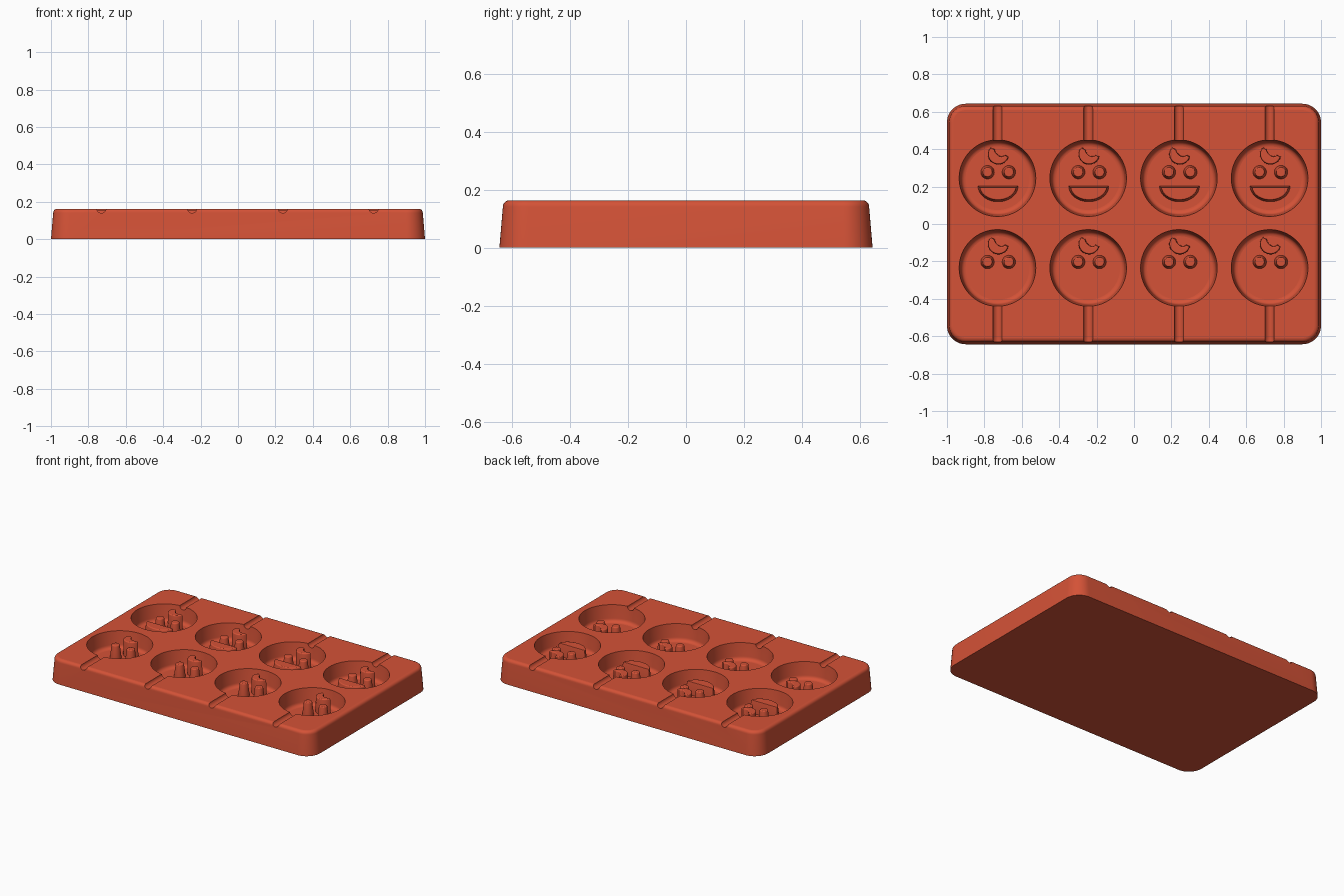
import bpy, bmesh, math
from mathutils import Vector

cube = bpy.data.objects.get("Cube")
if cube:
    bpy.data.objects.remove(cube, do_unlink=True)

mat = bpy.data.materials.new("red silicone")
mat.use_nodes = True
colour = (0.66, 0.085, 0.038, 1)
mat.diffuse_color = colour
mat.node_tree.nodes["Principled BSDF"].inputs["Base Color"].default_value = colour

TOP, FLOOR = 0.163, 0.05
COLUMNS = [-0.73, -0.245, 0.24, 0.725]
ROWS = [0.245, -0.235]
CENTRES = [(x, y) for y in ROWS for x in COLUMNS]


def arc(cx, cy, rx, ry, start, end, n):
    return [Vector((cx + rx * math.cos(math.radians(start + (end - start) * i / n)),
                    cy + ry * math.sin(math.radians(start + (end - start) * i / n))))
            for i in range(n + 1)]


def circle(r, n=48):
    return arc(0, 0, r, r, 0, 360, n)[:-1]


def rect(x0, x1, y0, y1):
    return [Vector(p) for p in ((x0, y0), (x1, y0), (x1, y1), (x0, y1))]


def inset(points, d):
    """Move a counter-clockwise outline inwards by d."""
    out = []
    for i, p in enumerate(points):
        a = (p - points[i - 1]).normalized()
        b = (points[(i + 1) % len(points)] - p).normalized()
        n = Vector((-a.y - b.y, a.x + b.x)).normalized()
        out.append(p + n * d / max(0.5, n.dot(Vector((-a.y, a.x)))))
    return out


def add_loft(bm, outline, levels, at=(0, 0)):
    """Closed solid through copies of an outline, given as (inset, z) levels."""
    rings = [[bm.verts.new((p.x + at[0], p.y + at[1], z)) for p in inset(outline, d)]
             for d, z in levels]
    n = len(outline)
    for low, high in zip(rings, rings[1:]):
        for i in range(n):
            j = (i + 1) % n
            bm.faces.new((low[i], low[j], high[j], high[i]))
    bm.faces.new(rings[0][::-1])
    bm.faces.new(rings[-1])


def make(name, bm):
    bmesh.ops.recalc_face_normals(bm, faces=bm.faces)
    mesh = bpy.data.meshes.new(name)
    bm.to_mesh(mesh)
    bm.free()
    mesh.materials.append(mat)
    ob = bpy.data.objects.new(name, mesh)
    bpy.context.collection.objects.link(ob)
    return ob


def loft(name, outline, levels, places=((0, 0),)):
    bm = bmesh.new()
    for at in places:
        add_loft(bm, outline, levels, at)
    return make(name, bm)


def select(ob):
    bpy.ops.object.select_all(action='DESELECT')
    ob.select_set(True)
    bpy.context.view_layer.objects.active = ob


def cut(ob, cutter):
    mod = ob.modifiers.new("cut", 'BOOLEAN')
    mod.operation = 'DIFFERENCE'
    mod.solver = 'EXACT'
    mod.object = cutter
    select(ob)
    bpy.ops.object.modifier_apply(modifier=mod.name)
    bpy.data.objects.remove(cutter, do_unlink=True)


def smooth(ob):
    select(ob)
    bpy.ops.object.shade_smooth_by_angle(angle=math.radians(32))
    # level faces stay flat so that they shade evenly
    for f in ob.data.polygons:
        if abs(f.normal.z) > 0.99:
            f.use_smooth = False


def rounded(start, r, z_end, steps=5, up=1):
    """Levels of a quarter-round edge ending at z_end."""
    return [(start + r * (1 - math.cos(t)), z_end - up * r * (1 - math.sin(t)))
            for t in (math.pi / 2 * i / steps for i in range(steps + 1))]


# tray: rounded rectangle with sloping sides and a soft upper edge
corner = 0.1
tray_outline = []
for k, (sx, sy) in enumerate(((1, 1), (-1, 1), (-1, -1), (1, -1))):
    tray_outline += arc(sx * (1 - corner), sy * (0.643 - corner),
                        corner, corner, 90 * k, 90 * k + 90, 12)
tray = loft("tray", tray_outline, [(0, 0)] + rounded(0.012, 0.022, TOP))

# round cavities with a filleted floor
cavity_levels = [(-0.002, TOP + 0.02), (0, TOP)] + rounded(0.01, 0.025, FLOOR, up=-1)
cut(tray, loft("cavity_cutter", circle(0.205, 64), cavity_levels, CENTRES))

# stick grooves from each cavity to the nearest long edge
bm = bmesh.new()
for x, y in CENTRES:
    side = 1 if y > 0 else -1
    rings = []
    for end in (y + side * 0.16, side * 0.75):
        rings.append([bm.verts.new((x + p.x, end, TOP + 0.002 + p.y)) for p in circle(0.025, 24)])
    for i in range(24):
        j = (i + 1) % 24
        bm.faces.new((rings[0][i], rings[0][j], rings[1][j], rings[1][i]))
    bm.faces.new(rings[0])
    bm.faces.new(rings[1])
cut(tray, make("groove_cutter", bm))
smooth(tray)

# one set of raised face features
SUNK = FLOOR - 0.01


def post_levels(draft, top):
    return [(0, SUNK), (0, FLOOR)] + rounded(draft, 0.006, top, 3)


eye = loft("eye", circle(0.036, 32), post_levels(0.01, 0.14))

mouth_outline = arc(0.003, -0.042, 0.107, 0.084, 180, 360, 28)
mouth = loft("smiling_mouth", mouth_outline, post_levels(0.009, 0.135))
toothy = loft("toothy_mouth", mouth_outline, post_levels(0.009, 0.135))
bm = bmesh.new()
for x0, x1 in ((-0.033, -0.002), (0.008, 0.039)):
    add_loft(bm, rect(x0, x1, -0.088, -0.02), [(0.002, 0.085), (-0.002, 0.16)])
cut(toothy, make("tooth_cutter", bm))

# hair curl: a hook that is thick in the middle and thin at the tip
outer, inner = [], []
for i in range(21):
    t = i / 20
    w = 0.011 + 0.015 * math.sin(math.pi * t ** 0.8)
    a = math.radians(150 + 185 * t)
    d = Vector((math.cos(a), math.sin(a)))
    c = Vector((0.012, 0.138))
    outer.append(c + d * (0.042 + w))
    inner.append(c + d * (0.042 - w))
curl = loft("hair_curl", outer + inner[::-1], post_levels(0.002, 0.155))

for ob in (eye, mouth, toothy, curl):
    smooth(ob)


def place(source, x, y, name):
    ob = bpy.data.objects.new(name, source.data)
    ob.location = (x, y, 0)
    bpy.context.collection.objects.link(ob)


# repeat the features in every cavity
for n, (x, y) in enumerate(CENTRES, 1):
    place(eye, x - 0.053, y + 0.032, f"right_eye_{n}")
    place(eye, x + 0.061, y + 0.032, f"left_eye_{n}")
    place(curl, x, y, f"hair_curl_{n}")
    if y > 0:
        place(mouth, x, y, f"smiling_mouth_{n}")
    else:
        place(toothy, x, y, f"toothy_mouth_{n}")
for ob in (eye, mouth, toothy, curl):
    bpy.data.objects.remove(ob, do_unlink=True)
